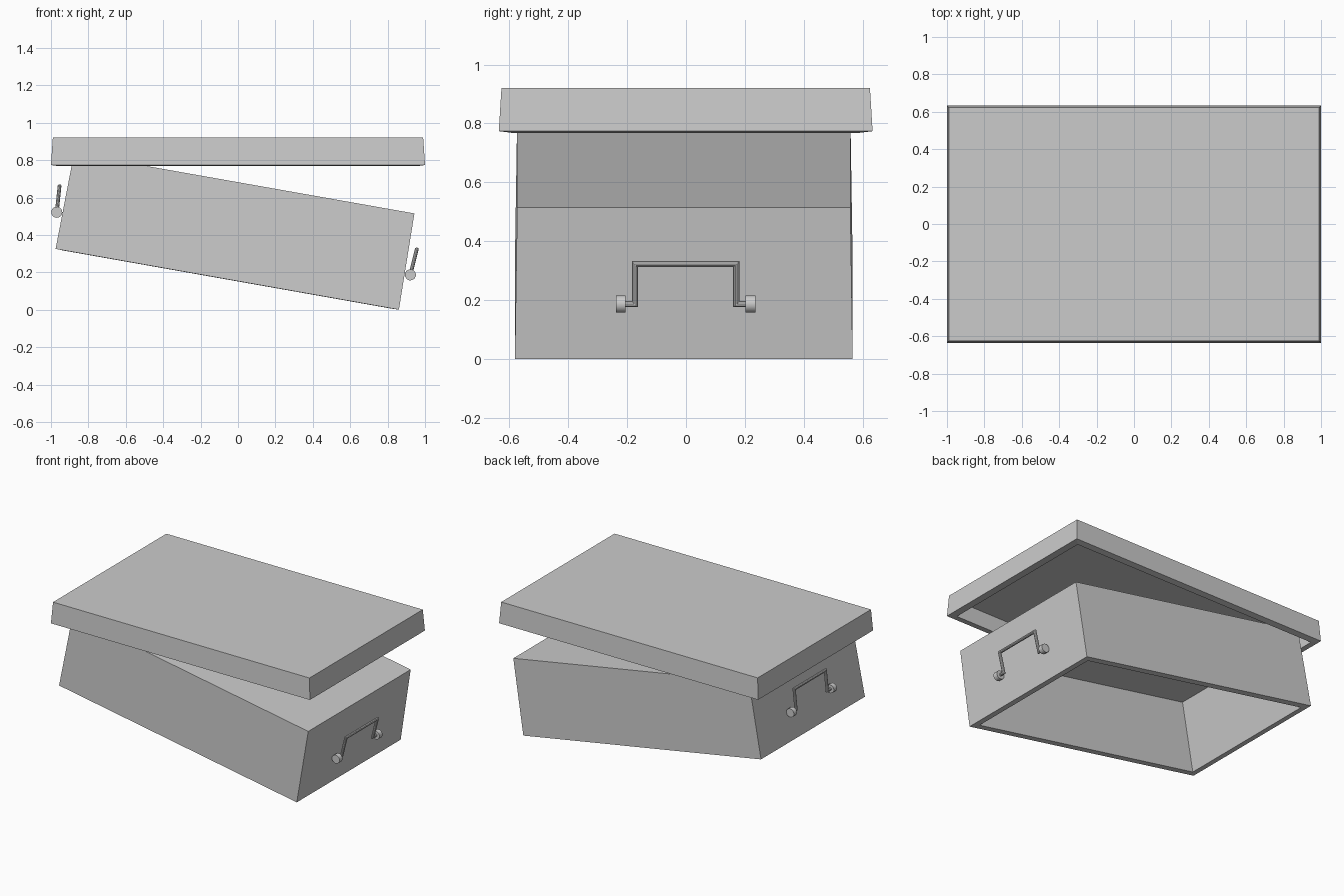
import bpy
import bmesh
from math import radians, sin, cos, pi
from mathutils import Matrix, Vector

cube = bpy.data.objects.get("Cube")
if cube:
    bpy.data.objects.remove(cube, do_unlink=True)

GREY = (0.6, 0.6, 0.6, 1)
grey = bpy.data.materials.new("plain grey")
grey.use_nodes = True
grey.diffuse_color = GREY
grey.node_tree.nodes["Principled BSDF"].inputs["Base Color"].default_value = GREY


def add_object(name, bm, frame):
    bmesh.ops.recalc_face_normals(bm, faces=bm.faces)
    mesh = bpy.data.meshes.new(name)
    bm.to_mesh(mesh)
    bm.free()
    mesh.materials.append(grey)
    obj = bpy.data.objects.new(name, mesh)
    obj.matrix_world = frame
    bpy.context.collection.objects.link(obj)
    return obj


def smooth(obj):
    bpy.ops.object.select_all(action="DESELECT")
    obj.select_set(True)
    bpy.context.view_layer.objects.active = obj
    bpy.ops.object.shade_smooth_by_angle(angle=radians(35))


def open_shell(name, bottom, top, height, wall, frame):
    """Slightly tapered box, closed on top and open below, with thick walls."""
    bm = bmesh.new()
    bmesh.ops.create_cube(bm, size=2)
    for v in bm.verts:
        half = top if v.co.z > 0 else bottom
        v.co = (v.co.x * half[0], v.co.y * half[1], height if v.co.z > 0 else 0)
    floor = [f for f in bm.faces if all(v.co.z == 0 for v in f.verts)]
    bm.normal_update()
    bmesh.ops.delete(bm, geom=floor, context="FACES_ONLY")
    # the one open side would confuse an outward test, so orient by the top face
    obj = add_object(name, bm, frame)
    mod = obj.modifiers.new("wall thickness", "SOLIDIFY")
    mod.thickness = wall
    mod.offset = -1
    mod.use_even_offset = True
    return obj


def bar(name, path, radius, frame, sides=10):
    """Round bar swept along a flat path in the local yz plane, mitred at corners."""
    bm = bmesh.new()
    pts = [Vector((0, y, z)) for y, z in path]
    rings = []
    for i, p in enumerate(pts):
        before = (p - pts[i - 1]).normalized() if i else (pts[1] - p).normalized()
        after = (pts[i + 1] - p).normalized() if i + 1 < len(pts) else before
        along = (before + after).normalized()
        side = Vector((0, -along.z, along.y)) / along.dot(before)
        angles = [2 * pi * k / sides for k in range(sides)]
        rings.append([bm.verts.new(p + radius * (side * cos(a) + Vector((sin(a), 0, 0))))
                      for a in angles])
    for a, b in zip(rings, rings[1:]):
        for k in range(sides):
            n = (k + 1) % sides
            bm.faces.new((a[k], a[n], b[n], b[k]))
    bm.faces.new(rings[0])
    bm.faces.new(rings[-1])
    smooth(add_object(name, bm, frame))


def knob(name, y, radius, length, frame):
    bm = bmesh.new()
    bmesh.ops.create_cone(bm, cap_ends=True, segments=12, radius1=radius,
                          radius2=radius, depth=length,
                          matrix=Matrix.Translation((0, y, 0)) @ Matrix.Rotation(pi / 2, 4, "X"))
    smooth(add_object(name, bm, frame))


# lid
open_shell("lid", (1.0, 0.634), (0.99, 0.625), 0.147, 0.045,
           Matrix.Translation((0, -0.001, 0.774)))

# tilted box body
tilt = Matrix.Translation((-0.0575, -0.0075, 0.1635)) @ Matrix.Rotation(radians(10.04), 4, "Y")
open_shell("box_body", (0.932, 0.573), (0.924, 0.565), 0.521, 0.045, tilt)

# swing handles on both ends
grip = [(-0.21, 0), (-0.172, 0), (-0.172, 0.14), (0.172, 0.14), (0.172, 0), (0.21, 0)]
for side, sign in (("left", 1), ("right", -1)):
    frame = (tilt @ Matrix.Translation((sign * 0.96, 0.006, 0.194))
             @ Matrix.Rotation(radians(4 * sign), 4, "Y"))
    bar(side + "_handle_bar", grip, 0.0105, frame)
    for end, y in (("front", -0.22), ("back", 0.22)):
        knob(f"{side}_{end}_handle_knob", y, 0.03, 0.033, frame)
